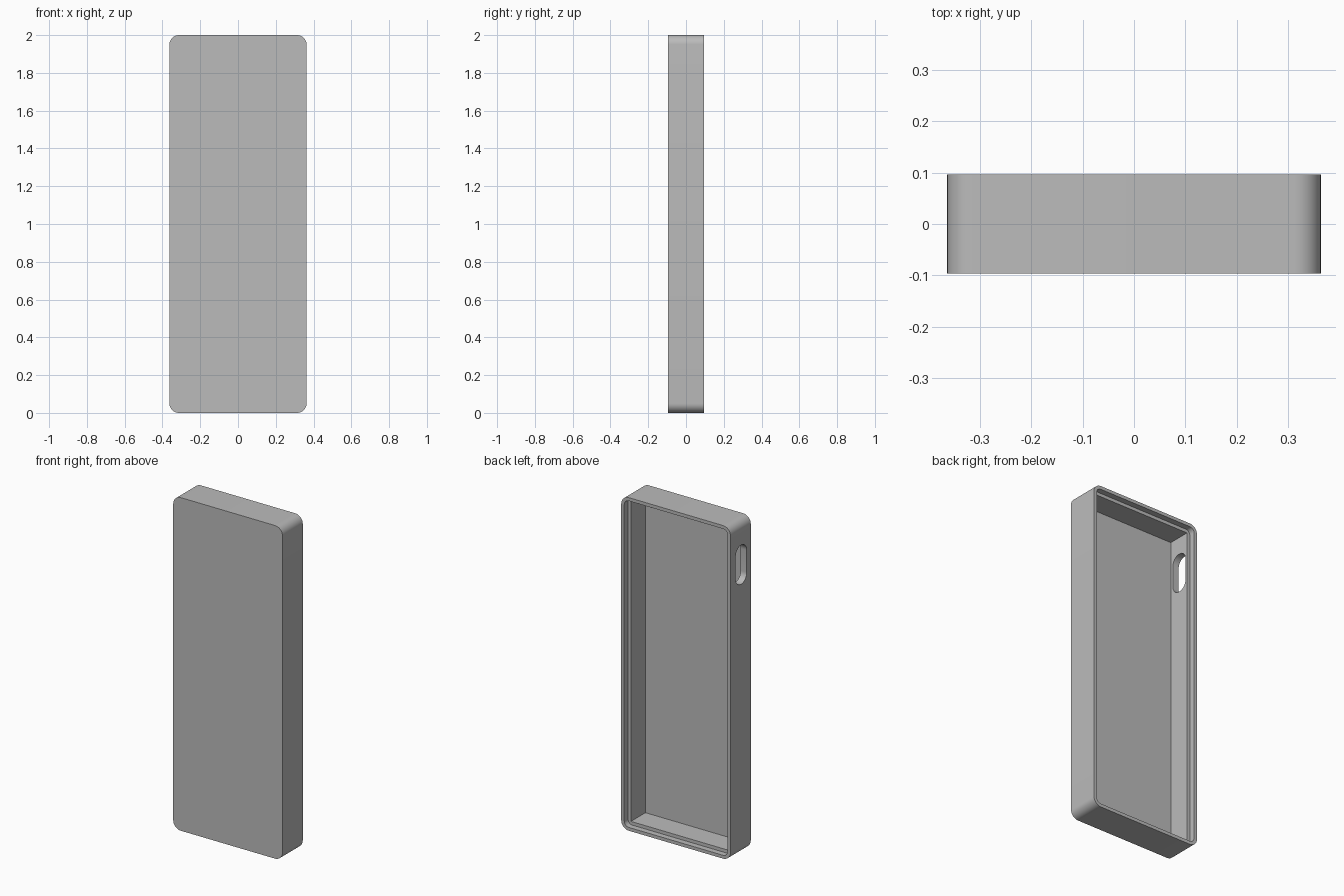
import bpy
import bmesh
from math import cos, sin, pi, radians
from mathutils import Matrix

cube = bpy.data.objects.get("Cube")
if cube:
    bpy.data.objects.remove(cube, do_unlink=True)

WIDTH, DEPTH, HEIGHT = 0.726, 0.192, 2.0
WALL, RIM, FLOOR, RECESS = 0.04, 0.02, 0.02, 0.035
FRONT, BACK = -DEPTH / 2, DEPTH / 2

grey = bpy.data.materials.new("plain grey")
grey.use_nodes = True
grey.diffuse_color = (0.5, 0.5, 0.5, 1)
grey.node_tree.nodes["Principled BSDF"].inputs["Base Color"].default_value = (0.5, 0.5, 0.5, 1)


def rounded_outline(w, h, r, steps=10):
    """Outline points of a rounded rectangle centred on the origin."""
    if r == 0:
        return [(w / 2, h / 2), (-w / 2, h / 2), (-w / 2, -h / 2), (w / 2, -h / 2)]
    points = []
    for k, (sx, sy) in enumerate([(1, 1), (-1, 1), (-1, -1), (1, -1)]):
        for i in range(steps + 1):
            a = (k + i / steps) * pi / 2
            points.append((sx * (w / 2 - r) + r * cos(a), sy * (h / 2 - r) + r * sin(a)))
    return points


def slab(name, w, h, r, near, far, z, sideways=False):
    """Rounded slab extruded along y, or along x when sideways."""
    bm = bmesh.new()
    verts = [bm.verts.new((x, near, y)) for x, y in rounded_outline(w, h, r)]
    face = bm.faces.new(verts)
    extruded = bmesh.ops.extrude_face_region(bm, geom=[face])["geom"]
    moved = [v for v in extruded if isinstance(v, bmesh.types.BMVert)]
    bmesh.ops.translate(bm, verts=moved, vec=(0, far - near, 0))
    if sideways:
        bm.transform(Matrix.Rotation(-pi / 2, 4, "Z"))
    bm.transform(Matrix.Translation((0, 0, z)))
    bmesh.ops.remove_doubles(bm, verts=bm.verts, dist=1e-5)
    bmesh.ops.recalc_face_normals(bm, faces=bm.faces)
    mesh = bpy.data.meshes.new(name)
    bm.to_mesh(mesh)
    bm.free()
    mesh.materials.append(grey)
    obj = bpy.data.objects.new(name, mesh)
    bpy.context.collection.objects.link(obj)
    return obj


# Outer shell with rounded corners
case = slab("case_shell", WIDTH, HEIGHT, 0.05, FRONT, BACK, HEIGHT / 2)

# Square cavity, and the shallow lid recess around its mouth
cavity = slab("cavity_cutter", WIDTH - 2 * WALL, HEIGHT - 2 * WALL, 0,
              FRONT + FLOOR, BACK + 0.1, HEIGHT / 2)
recess = slab("recess_cutter", WIDTH - 2 * RIM, HEIGHT - 2 * RIM, 0.03,
              BACK - RECESS, BACK + 0.05, HEIGHT / 2)

# Rounded slot through the right wall
slot = slab("slot_cutter", 0.105, 0.235, 0.052, -WIDTH / 2 - 0.05,
            -WIDTH / 2 + 0.1, 1.74, sideways=True)
slot.location.y = -0.005

bpy.ops.object.select_all(action="DESELECT")
case.select_set(True)
bpy.context.view_layer.objects.active = case
bpy.context.view_layer.update()
for cutter in (cavity, recess, slot):
    cutter.hide_render = True
    mod = case.modifiers.new("cut", "BOOLEAN")
    mod.operation = "DIFFERENCE"
    mod.solver = "EXACT"
    mod.object = cutter
    bpy.ops.object.modifier_apply(modifier=mod.name)
    bpy.data.objects.remove(cutter, do_unlink=True)

bpy.ops.object.shade_smooth_by_angle(angle=radians(30))
